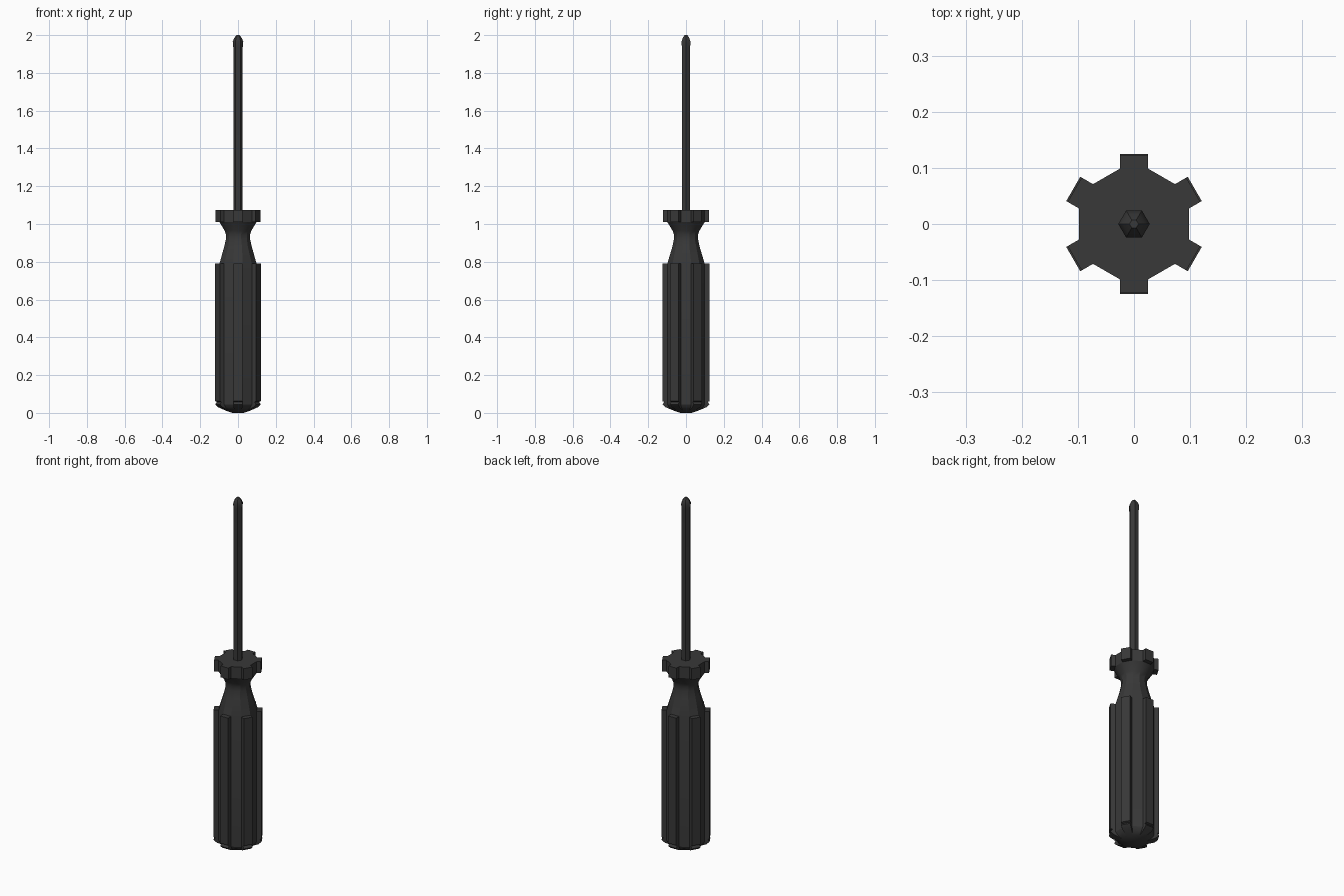
import bpy, bmesh, math

if "Cube" in bpy.data.objects:
    bpy.data.objects.remove(bpy.data.objects["Cube"])

dark = bpy.data.materials.new("dark_grey")
dark.diffuse_color = (0.04, 0.04, 0.04, 1)
dark.use_nodes = True
dark.node_tree.nodes["Principled BSDF"].inputs["Base Color"].default_value = dark.diffuse_color


def loft(name, rings):
    """Skin a stack of equal-count rings, cap both ends and merge collapsed points."""
    bm = bmesh.new()
    loops = [[bm.verts.new(p) for p in ring] for ring in rings]
    n = len(loops[0])
    for lo, hi in zip(loops, loops[1:]):
        for i in range(n):
            j = (i + 1) % n
            bm.faces.new((lo[i], lo[j], hi[j], hi[i]))
    bm.faces.new(loops[0][::-1])
    bm.faces.new(loops[-1])
    bmesh.ops.remove_doubles(bm, verts=bm.verts, dist=1e-5)
    bmesh.ops.recalc_face_normals(bm, faces=bm.faces)
    mesh = bpy.data.meshes.new(name)
    bm.to_mesh(mesh)
    bm.free()
    obj = bpy.data.objects.new(name, mesh)
    mesh.materials.append(dark)
    bpy.context.collection.objects.link(obj)
    bpy.ops.object.select_all(action='DESELECT')
    obj.select_set(True)
    bpy.context.view_layer.objects.active = obj
    bpy.ops.object.shade_smooth_by_angle(angle=math.radians(28))
    return obj


def ribbed(z, flat, half, rib=None):
    """Chamfered hexagon with an optional rib standing on each corner."""
    corner = (2 * flat - half) / math.sqrt(3)
    rib = rib or corner
    pts = []
    for k in range(6):
        a = math.radians(30 + 60 * k)
        for r, t in ((corner, -half), (rib, -half), (rib, half), (corner, half)):
            pts.append((r * math.cos(a) - t * math.sin(a),
                        r * math.sin(a) + t * math.cos(a), z))
    return pts


def hexagon(z, r):
    return [(r * math.cos(k * math.pi / 3), r * math.sin(k * math.pi / 3), z) for k in range(6)]


# Handle: domed butt, ribbed grip, waisted neck and lugged collar
loft("handle", [
    ribbed(0.0, 0.03, 0.008),
    ribbed(0.012, 0.065, 0.017),
    ribbed(0.03, 0.09, 0.024, 0.108),
    ribbed(0.045, 0.098, 0.025, 0.125),
    ribbed(0.058, 0.098, 0.025, 0.115),
    ribbed(0.062, 0.098, 0.025, 0.125),
    ribbed(0.79, 0.098, 0.025, 0.125),
    ribbed(0.79, 0.098, 0.025),
    ribbed(0.88, 0.073, 0.021),
    ribbed(0.92, 0.064, 0.017),
    ribbed(0.945, 0.064, 0.017),
    ribbed(0.965, 0.071, 0.019),
    ribbed(1.01, 0.098, 0.025),
    ribbed(1.01, 0.098, 0.025, 0.122),
    ribbed(1.075, 0.098, 0.025, 0.122),
])

# Hexagonal shaft with a slightly flared, rounded tip
loft("shaft", [hexagon(z, r) for z, r in (
    (1.05, 0.025), (1.935, 0.025), (1.965, 0.028), (1.985, 0.02), (2.0, 0.008))])
